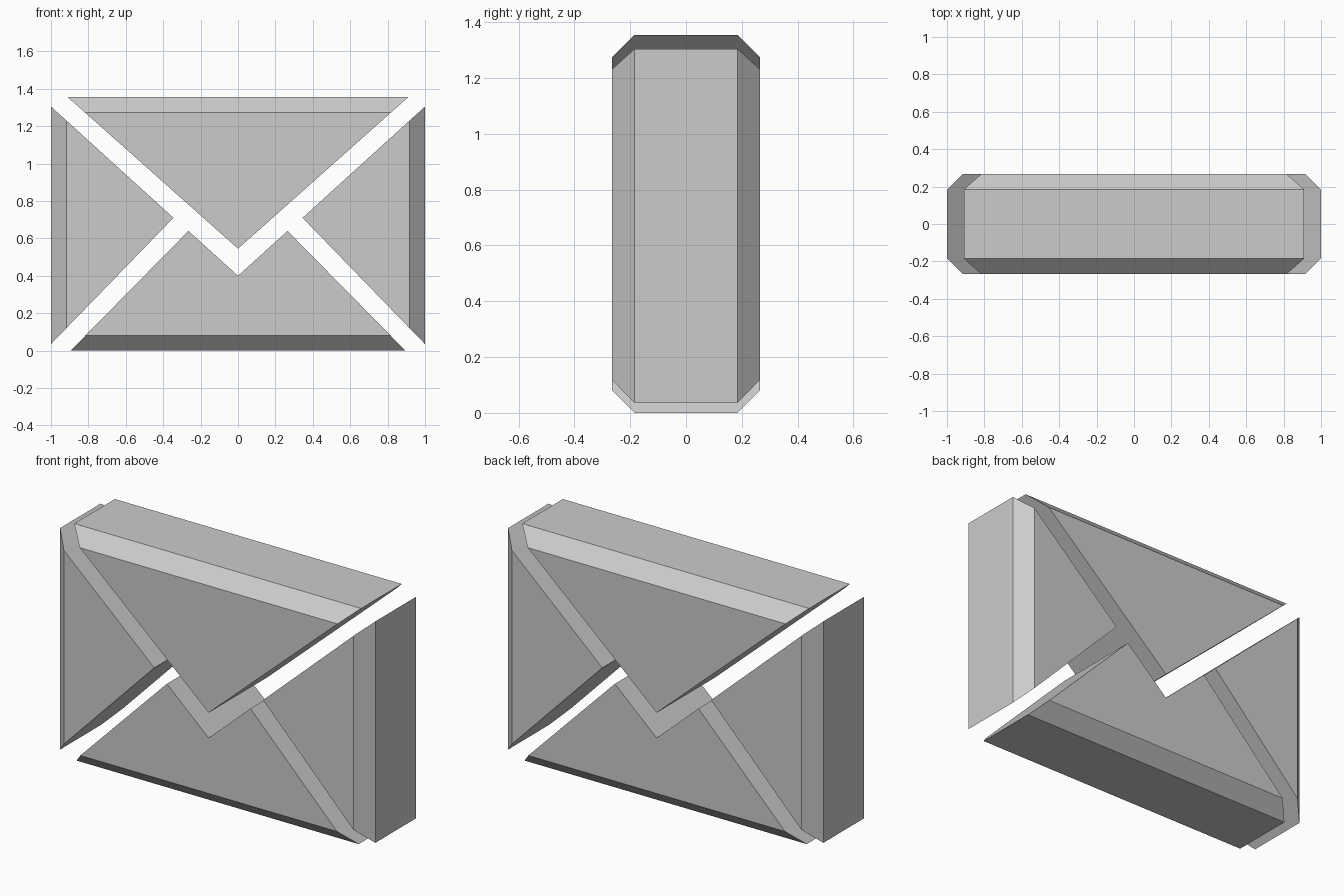
import bpy, bmesh
from mathutils import Vector

if "Cube" in bpy.data.objects:
    bpy.data.objects.remove(bpy.data.objects["Cube"])

DEPTH = 0.266    # half thickness
CHAMFER = 0.082  # 45 degree cut along the outer rim


def panel(name, profile, outward):
    """Extrude an x-z profile through y, then chamfer its outer side front and back."""
    bm = bmesh.new()
    face = bm.faces.new([bm.verts.new((x, -DEPTH, z)) for x, z in profile])
    ext = bmesh.ops.extrude_face_region(bm, geom=[face])
    verts = [g for g in ext["geom"] if isinstance(g, bmesh.types.BMVert)]
    bmesh.ops.translate(bm, verts=verts, vec=(0, 2 * DEPTH, 0))

    rim = Vector((profile[0][0], 0, profile[0][1]))  # first point lies on the rim
    for side in (-1, 1):
        cut = bmesh.ops.bisect_plane(
            bm, geom=bm.verts[:] + bm.edges[:] + bm.faces[:],
            plane_co=rim + Vector((0, side * (DEPTH - CHAMFER), 0)),
            plane_no=(Vector(outward) + Vector((0, side, 0))).normalized(),
            clear_outer=True)
        edges = [g for g in cut["geom_cut"] if isinstance(g, bmesh.types.BMEdge)]
        bmesh.ops.contextual_create(bm, geom=edges)

    bmesh.ops.recalc_face_normals(bm, faces=bm.faces[:])
    mesh = bpy.data.meshes.new(name)
    bm.to_mesh(mesh)
    bm.free()
    obj = bpy.data.objects.new(name, mesh)
    bpy.context.collection.objects.link(obj)


# Top flap
panel("top_flap", [(-0.91, 1.355), (0.91, 1.355), (0, 0.545)], (0, 0, 1))

# Bottom panel with the notch that follows the flap tip
panel("bottom_panel",
      [(-0.895, 0), (0.895, 0), (0.265, 0.64), (0, 0.40), (-0.265, 0.64)],
      (0, 0, -1))

# Mirrored side panels
for name, s in (("left_panel", -1), ("right_panel", 1)):
    panel(name, [(s, 0.035), (s, 1.305), (s * 0.345, 0.71)], (s, 0, 0))
